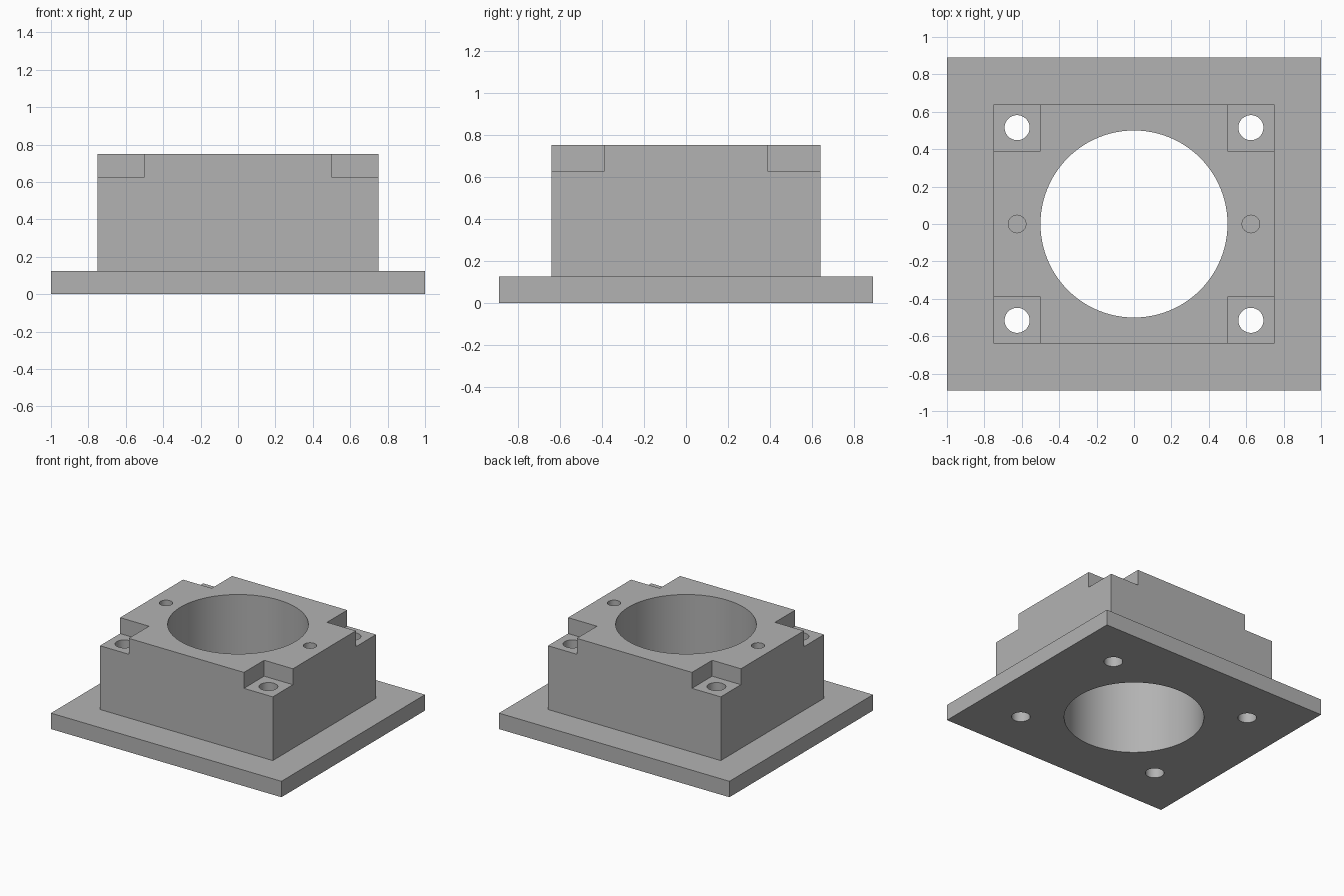
import bpy
from math import radians

if "Cube" in bpy.data.objects:
    bpy.data.objects.remove(bpy.data.objects["Cube"], do_unlink=True)

# Single grey material
grey = bpy.data.materials.new("plain_grey")
grey.use_nodes = True
color = (0.45, 0.45, 0.45, 1)
grey.diffuse_color = color
grey.node_tree.nodes["Principled BSDF"].inputs["Base Color"].default_value = color


def box(name, low, high):
    center = [(a + b) / 2 for a, b in zip(low, high)]
    bpy.ops.mesh.primitive_cube_add(size=1, location=center)
    ob = bpy.context.object
    ob.name = name
    ob.scale = [b - a for a, b in zip(low, high)]
    bpy.ops.object.transform_apply(location=True, rotation=True, scale=True)
    ob.data.materials.append(grey)
    return ob


def cylinder(name, x, y, radius, bottom, top, sides):
    bpy.ops.mesh.primitive_cylinder_add(vertices=sides, radius=radius, depth=top - bottom,
                                        location=(x, y, (bottom + top) / 2))
    ob = bpy.context.object
    ob.name = name
    ob.data.materials.append(grey)
    return ob


def combine(target, tool, operation):
    tool.hide_render = True
    mod = target.modifiers.new(tool.name, "BOOLEAN")
    mod.operation, mod.solver, mod.object = operation, "EXACT", tool
    bpy.context.view_layer.objects.active = target
    bpy.ops.object.modifier_apply(modifier=mod.name)
    bpy.data.objects.remove(tool, do_unlink=True)


# Base plate with raised block
plate_top, top = 0.125, 0.75
housing = box("flanged_bearing_block", (-1, -0.89, 0), (1, 0.89, plate_top))
combine(housing, box("raised_block", (-0.75, -0.64, plate_top / 2), (0.75, 0.64, top)), "UNION")

# Central bore
combine(housing, cylinder("bore", 0, 0, 0.5, -0.1, 1, 96), "DIFFERENCE")

for sx in (-1, 1):
    for sy in (-1, 1):
        # Corner seat and through hole
        xs, ys = sorted((sx * 0.5, sx * 0.9)), sorted((sy * 0.39, sy * 0.8))
        combine(housing, box("corner_seat", (xs[0], ys[0], 0.625), (xs[1], ys[1], 1)), "DIFFERENCE")
        combine(housing, cylinder("bolt_hole", sx * 0.625, sy * 0.515, 0.067, -0.1, 1, 48), "DIFFERENCE")
    # Blind hole in the top face
    combine(housing, cylinder("blind_hole", sx * 0.625, 0, 0.047, 0.5, 1, 48), "DIFFERENCE")

# Smooth bores, crisp edges
bpy.ops.object.select_all(action="DESELECT")
housing.select_set(True)
bpy.context.view_layer.objects.active = housing
bpy.ops.object.shade_smooth_by_angle(angle=radians(30))
